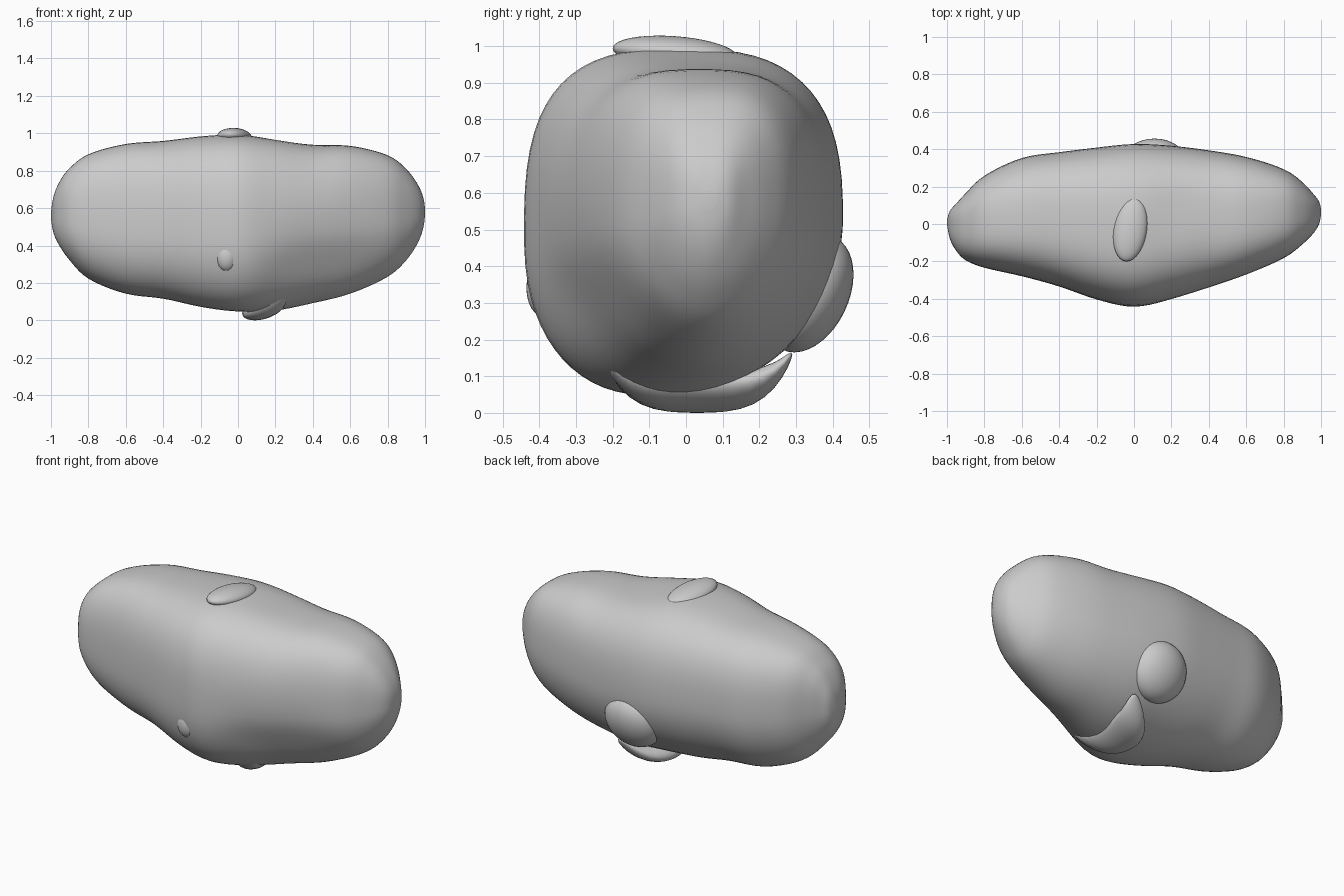
import bpy, math
from mathutils import Vector

if "Cube" in bpy.data.objects:
    bpy.data.objects.remove(bpy.data.objects["Cube"])

# Body stations: x, y min, y max, z min, z max, y of lowest point, y of highest point
STATIONS = [
    (-1.000, 0.00, 0.02, 0.54, 0.58, 0.01, 0.01),
    (-0.985, -0.08, 0.07, 0.46, 0.67, 0.00, 0.00),
    (-0.95, -0.145, 0.11, 0.39, 0.75, 0.00, 0.00),
    (-0.90, -0.195, 0.165, 0.32, 0.815, 0.01, 0.00),
    (-0.80, -0.235, 0.26, 0.22, 0.89, 0.03, 0.01),
    (-0.60, -0.28, 0.355, 0.14, 0.945, 0.03, 0.02),
    (-0.40, -0.335, 0.385, 0.115, 0.96, 0.00, 0.02),
    (-0.20, -0.405, 0.41, 0.07, 0.985, -0.05, 0.00),
    (0.00, -0.445, 0.43, 0.045, 0.995, -0.09, -0.02),
    (0.20, -0.405, 0.42, 0.05, 0.97, -0.03, 0.00),
    (0.40, -0.345, 0.395, 0.09, 0.94, 0.02, 0.03),
    (0.60, -0.275, 0.36, 0.14, 0.935, 0.04, 0.04),
    (0.80, -0.185, 0.295, 0.23, 0.885, 0.06, 0.06),
    (0.90, -0.11, 0.225, 0.32, 0.81, 0.06, 0.06),
    (0.96, -0.05, 0.16, 0.41, 0.73, 0.06, 0.06),
    (0.99, 0.00, 0.12, 0.49, 0.66, 0.06, 0.06),
    (1.000, 0.05, 0.08, 0.56, 0.60, 0.06, 0.06),
]
# Dents and swells: centre, push direction, radius
BUMPS = [
    ((0.28, -0.34, 0.30), (0, 0.02, 0.008), 0.15),
    ((0.48, -0.29, 0.30), (0, 0.025, 0.01), 0.18),
    ((0.65, -0.23, 0.32), (0, 0.015, 0), 0.15),
    ((0.22, 0.10, 0.96), (0, 0, -0.012), 0.12),
]


def make_object(name, verts, faces):
    mesh = bpy.data.meshes.new(name)
    mesh.from_pydata(verts, [], faces)
    mesh.polygons.foreach_set("use_smooth", [True] * len(mesh.polygons))
    obj = bpy.data.objects.new(name, mesh)
    bpy.context.collection.objects.link(obj)
    return obj


def spow(v, e):
    return math.copysign(abs(v) ** e, v)


def catmull(pts, steps):
    out = []
    for i in range(len(pts) - 1):
        p0, p1 = pts[max(i - 1, 0)], pts[i]
        p2, p3 = pts[i + 1], pts[min(i + 2, len(pts) - 1)]
        for k in range(steps):
            t = k / steps
            out.append([0.5 * (2 * b + (c - a) * t + (2 * a - 5 * b + 4 * c - d) * t * t
                               + (3 * b - a - 3 * c + d) * t ** 3)
                        for a, b, c, d in zip(p0, p1, p2, p3)])
    out.append(list(pts[-1]))
    return out


def body_point(st, a):
    x, y0, y1, z0, z1, yb, yt = st
    c, s = math.cos(a), math.sin(a)
    # boxy top, fuller front-left belly, narrower keel at the back and right
    front_left = 0.5 - 0.5 * math.tanh((x - 0.15) / 0.15)
    if s > 0:
        n = 2.85
    elif c < 0:
        n = 1.95 + 0.45 * front_left
    else:
        n = 1.95
    zw = z0 + (0.46 if c < 0 else 0.50) * (z1 - z0) if abs(c) > 1 else z0 + (0.48 - 0.02 * spow(-c, 1)) * (z1 - z0)
    apex = yb + (yt - yb) * (s + 1) / 2
    y = apex + ((y1 - apex) if c > 0 else (apex - y0)) * spow(c, 2 / n)
    z = zw + ((z1 - zw) if s > 0 else (zw - z0)) * spow(s, 2 / n)
    p = Vector((x, y, z))
    q = p.copy()
    for centre, push, r in BUMPS:
        q += Vector(push) * math.exp(-(p - Vector(centre)).length_squared / (r * r))
    return q


def build_body():
    n = 64
    rings = catmull(STATIONS, 5)
    verts = [body_point(st, 2 * math.pi * (j + 0.5) / n) for st in rings for j in range(n)]
    faces = []
    for i in range(len(rings) - 1):
        for j in range(n):
            k = (j + 1) % n
            faces.append((i * n + j, i * n + k, (i + 1) * n + k, (i + 1) * n + j))
    faces.append(tuple(reversed(range(n))))
    last = (len(rings) - 1) * n
    faces.append(tuple(range(last, last + n)))
    obj = make_object("boulder_body", verts, faces)
    mod = obj.modifiers.new("soften", 'SMOOTH')
    mod.factor = 0.5
    mod.iterations = 6


def lump(name, centre, radii, warp=None):
    bpy.ops.mesh.primitive_uv_sphere_add(segments=32, ring_count=20, radius=1)
    obj = bpy.context.object
    obj.name = name
    for v in obj.data.vertices:
        u = v.co.copy()
        p = Vector([u[i] * radii[i] for i in range(3)])
        if warp:
            p += Vector(warp(u))
        v.co = p + Vector(centre)
    bpy.ops.object.shade_smooth()


build_body()
# Curved lump hugging the underside, its ends curling up and to the right
lump("underside_lump", (0.13, 0.03, 0.06), (0.10, 0.26, 0.06),
     lambda u: (0.10 * u.y ** 2 + 0.04 * u.z, 0, 0.10 * u.y ** 4))
# Wedge lump on the lower back
lump("back_lump", (0.11, 0.335, 0.325), (0.17, 0.115, 0.16),
     lambda u: (0, 0.04 * u.z, 0))
# Low knobs on the top and front
lump("top_knob", (-0.02, -0.03, 0.982), (0.09, 0.17, 0.045),
     lambda u: (0.02 * u.y, 0, -0.012 * u.y))
lump("front_knob", (-0.06, -0.385, 0.34), (0.06, 0.05, 0.08))
